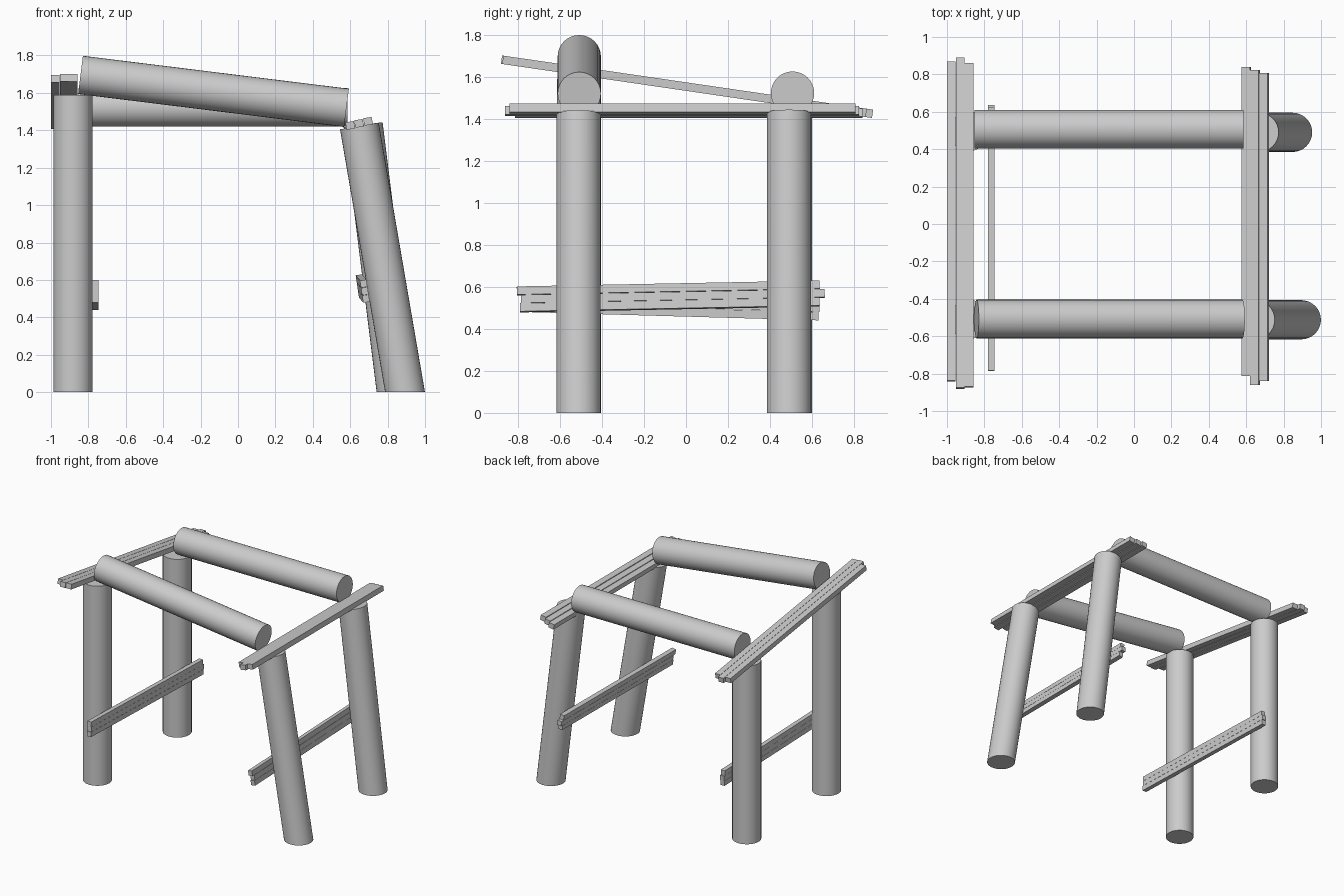
import bpy, bmesh
from mathutils import Vector, Matrix

if "Cube" in bpy.data.objects:
    bpy.data.objects.remove(bpy.data.objects["Cube"])


def frame(a, b, up):
    """Matrix at the midpoint of a-b: local Y along the part, local Z near 'up'."""
    y = (b - a).normalized()
    x = y.cross(up).normalized()
    z = x.cross(y)
    m = Matrix((x, y, z)).transposed().to_4x4()
    m.translation = (a + b) / 2
    return m


def finish(name, bm, smooth=False):
    mesh = bpy.data.meshes.new(name)
    bm.to_mesh(mesh)
    bm.free()
    ob = bpy.data.objects.new(name, mesh)
    bpy.context.collection.objects.link(ob)
    if smooth:
        bpy.ops.object.select_all(action='DESELECT')
        bpy.context.view_layer.objects.active = ob
        ob.select_set(True)
        bpy.ops.object.shade_smooth_by_angle()
    return ob


def log(name, a, b, r=0.105, flat_foot=False):
    """Round log from a to b; a leaning leg gets its foot trimmed level at z = 0."""
    a, b = Vector(a), Vector(b)
    axis = b - a
    bm = bmesh.new()
    bmesh.ops.create_cone(bm, cap_ends=True, segments=32, radius1=r, radius2=r,
                          depth=axis.length)
    rot = axis.to_track_quat('Z', 'Y').to_matrix().to_4x4()
    bm.transform(Matrix.Translation((a + b) / 2) @ rot)
    if flat_foot:
        for v in bm.verts:
            if v.co.z < 0.5:
                v.co -= axis * (v.co.z / axis.z)
    finish(name, bm, True)


def plank(name, a, b, width, height, up):
    a, b = Vector(a), Vector(b)
    bm = bmesh.new()
    bmesh.ops.create_cube(bm, size=1)
    bm.transform(frame(a, b, Vector(up)) @
                 Matrix.Diagonal((width, (b - a).length, height, 1)))
    finish(name, bm)


# Upright left legs and leaning right legs
log("front_left_leg", (-0.882, -0.51, 0), (-0.882, -0.51, 1.59))
log("back_left_leg", (-0.882, 0.495, 0), (-0.882, 0.495, 1.42))
log("front_right_leg", (0.893, -0.512, 0), (0.649, -0.512, 1.423), flat_foot=True)
log("back_right_leg", (0.847, 0.49, 0), (0.669, 0.49, 1.43), flat_foot=True)

# Top beams: the front one slopes, the back one is level
log("front_beam", (-0.842, -0.508, 1.696), (0.58, -0.508, 1.52), 0.103)
log("back_beam", (-0.853, 0.507, 1.522), (0.585, 0.507, 1.522), 0.103)

# Sloping planks across the left legs
for i, (x, y0, y1) in enumerate([(-0.978, -0.84, 0.866), (-0.93, -0.878, 0.888),
                                 (-0.882, -0.872, 0.858)]):
    def z(y): return 1.553 - 0.146 * y
    plank(f"left_top_plank_{i + 1}", (x, y0, z(y0)), (x, y1, z(y1)), 0.046, 0.04, (0, 0, 1))

# Level planks across the right legs, tilted with the leg tops
for i, (x, y0, y1) in enumerate([(0.6, -0.813, 0.84), (0.647, -0.861, 0.823),
                                 (0.695, -0.84, 0.807)]):
    zc = 1.426 + 0.011 * i
    plank(f"right_top_plank_{i + 1}", (x, y0, zc), (x, y1, zc), 0.046, 0.04, (-0.16, 0, 1))

# Stacked lower braces on the inner side of each leg pair
for i, (l0, l1, r0, r1) in enumerate([(-0.786, 0.63, -0.79, 0.636),
                                      (-0.78, 0.636, -0.785, 0.66),
                                      (-0.783, 0.625, -0.805, 0.636)]):
    dz = 0.04 * (i - 1)
    plank(f"left_brace_{i + 1}", (-0.763, l0, 0.54 + dz), (-0.763, l1, 0.5 + dz),
          0.035, 0.039, (0, 0, 1))
    dx = -0.15 * dz
    plank(f"right_brace_{i + 1}", (0.678 + dx, r0, 0.54 + dz), (0.655 + dx, r1, 0.568 + dz),
          0.035, 0.039, (-0.15, 0, 1))
